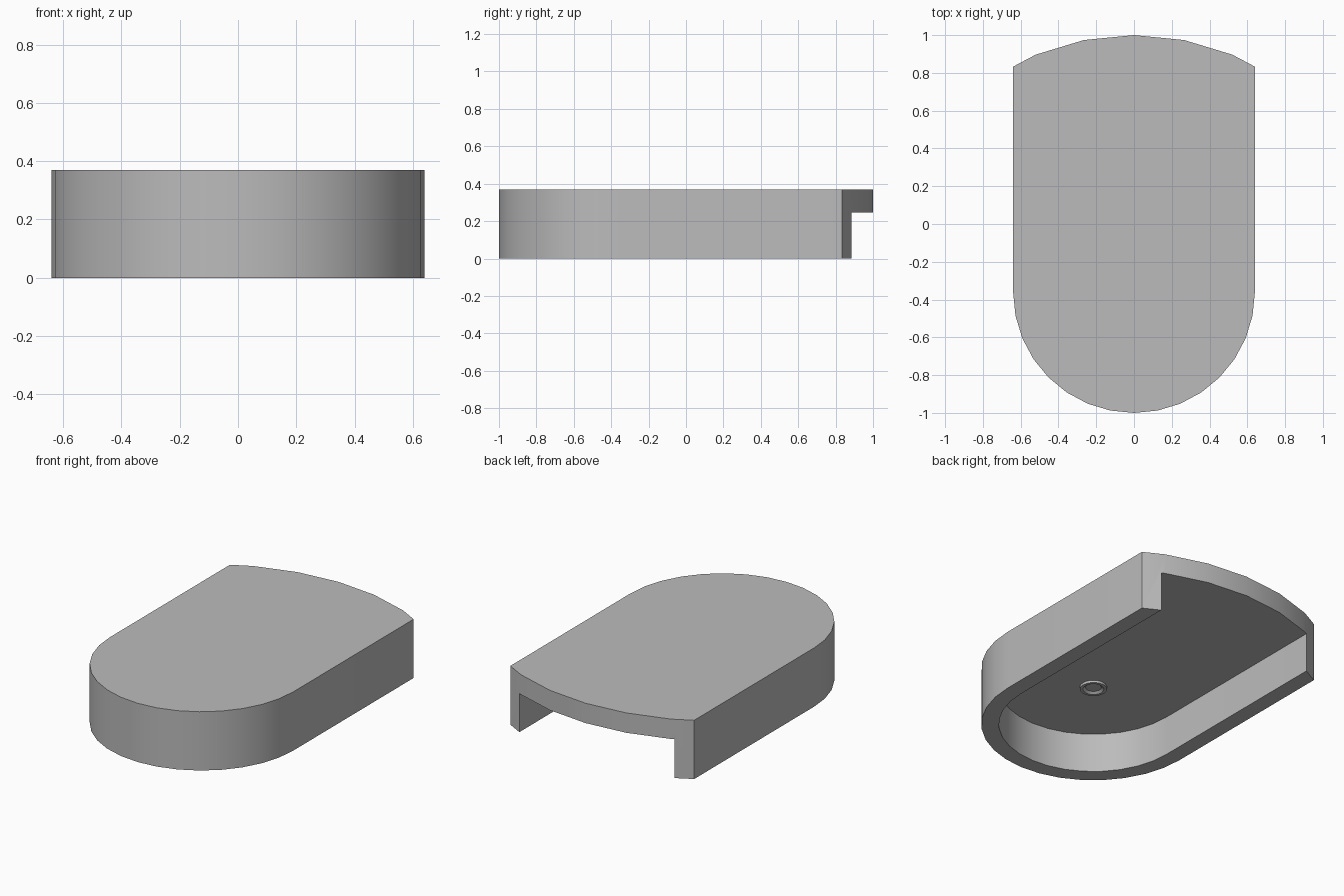
import bpy, bmesh
from math import sin, cos, pi

if "Cube" in bpy.data.objects:
    bpy.data.objects.remove(bpy.data.objects["Cube"], do_unlink=True)

HALF, WALL, TOP, DECK = 0.64, 0.1, 0.37, 0.245
CY = -0.36            # shared centre of the front and back arcs
STEP = 2 * pi / 32

grey = bpy.data.materials.new("plain grey")
grey.use_nodes = True
grey.diffuse_color = (0.5, 0.5, 0.5, 1)
grey.node_tree.nodes["Principled BSDF"].inputs["Base Color"].default_value = grey.diffuse_color


def finish(name, bm):
    bmesh.ops.recalc_face_normals(bm, faces=bm.faces)
    mesh = bpy.data.meshes.new(name)
    bm.to_mesh(mesh)
    bm.free()
    mesh.materials.append(grey)
    ob = bpy.data.objects.new(name, mesh)
    bpy.context.collection.objects.link(ob)
    return ob


def prism(name, outline, z0, z1):
    bm = bmesh.new()
    face = bm.faces.new([bm.verts.new((x, y, z0)) for x, y in outline])
    new = bmesh.ops.extrude_face_region(bm, geom=[face])["geom"]
    bmesh.ops.translate(bm, vec=(0, 0, z1 - z0),
                        verts=[v for v in new if isinstance(v, bmesh.types.BMVert)])
    return finish(name, bm)


def front_arc(r):
    return [(-r * cos(i * STEP), CY - r * sin(i * STEP)) for i in range(17)]


def smooth(ob):
    bpy.ops.object.select_all(action="DESELECT")
    ob.select_set(True)
    bpy.context.view_layer.objects.active = ob
    bpy.ops.object.shade_smooth_by_angle(angle=pi / 6)


# Cover: rounded front, straight sides, shallow arc across the back
R = 1 - CY
back = [(R * sin(i * STEP), CY + R * cos(i * STEP)) for i in (2, 1, 0, -1, -2)]
outline = front_arc(HALF) + [(HALF, 0.833)] + back + [(-HALF, 0.833)]
cover = prism("cover_shell", outline, 0, TOP)

# Hollow underside, open at the back
inner = HALF - WALL
cavity = prism("cavity_cutter", front_arc(inner) + [(inner, 1.2), (-inner, 1.2)], -0.1, DECK)
cut = cover.modifiers.new("hollow", "BOOLEAN")
cut.operation, cut.solver, cut.object = "DIFFERENCE", "EXACT", cavity
bpy.context.view_layer.objects.active = cover
bpy.ops.object.modifier_apply(modifier=cut.name)
bpy.data.objects.remove(cavity, do_unlink=True)
smooth(cover)

# Small cupped stud under the deck
bm = bmesh.new()
profile = [(0.077, DECK + 0.01), (0.077, DECK - 0.015), (0.06, DECK - 0.015),
           (0.045, DECK - 0.003), (0, DECK - 0.003)]
pts = [bm.verts.new((r, 0, z)) for r, z in profile]
edges = [bm.edges.new(p) for p in zip(pts, pts[1:])]
bmesh.ops.spin(bm, geom=pts + edges, cent=(0, 0, 0), axis=(0, 0, 1),
               angle=2 * pi, steps=32)
bmesh.ops.remove_doubles(bm, verts=bm.verts, dist=0.0005)
stud = finish("underside_stud", bm)
stud.location.y = CY
smooth(stud)
